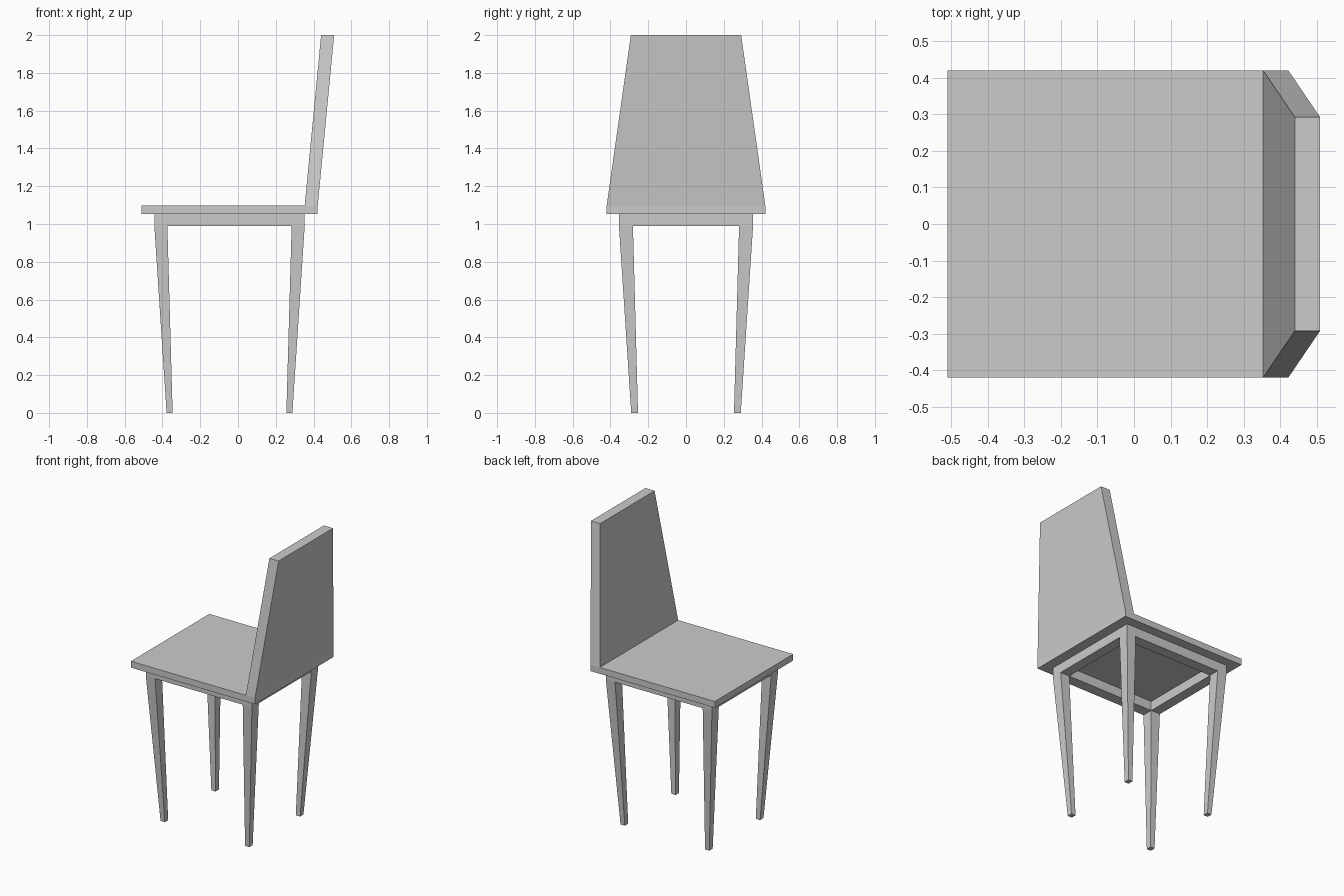
import bpy, bmesh

if "Cube" in bpy.data.objects:
    bpy.data.objects.remove(bpy.data.objects["Cube"])


def loft(name, sections):
    """Solid through stacked rectangles, each (x0, x1, y0, y1, z), bottom to top."""
    bm = bmesh.new()
    rings = [[bm.verts.new(p) for p in ((x0, y0, z), (x1, y0, z), (x1, y1, z), (x0, y1, z))]
             for x0, x1, y0, y1, z in sections]
    bm.faces.new(rings[0][::-1])
    bm.faces.new(rings[-1])
    for low, high in zip(rings, rings[1:]):
        for i in range(4):
            j = (i + 1) % 4
            bm.faces.new((low[i], low[j], high[j], high[i]))
    bmesh.ops.recalc_face_normals(bm, faces=bm.faces)
    mesh = bpy.data.meshes.new(name)
    bm.to_mesh(mesh)
    bm.free()
    obj = bpy.data.objects.new(name, mesh)
    bpy.context.collection.objects.link(obj)
    return obj


SEAT_TOP, SEAT_BOTTOM, APRON_BOTTOM = 1.097, 1.054, 0.99
CX = -0.045               # centre of the leg frame
OX, IX = 0.398, 0.329     # frame outer / inner half length
OY, IY = 0.355, 0.281     # frame outer / inner half width

# Seat slab
loft("seat", [(-0.51, 0.422, -0.42, 0.42, SEAT_BOTTOM),
              (-0.51, 0.422, -0.42, 0.42, SEAT_TOP)])

# Leaning backrest, narrowing upwards
loft("backrest", [(0.353, 0.422, -0.42, 0.42, SEAT_TOP),
                  (0.44, 0.509, -0.292, 0.292, 2.0)])


def span(centre, sign, a, b):
    return tuple(sorted((centre + sign * a, centre + sign * b)))


# Tapered legs with straight corner blocks at the top
for sx, end in ((-1, "front"), (1, "rear")):
    for sy, side in ((-1, "right"), (1, "left")):
        foot = span(CX, sx, 0.301, 0.333) + span(0, sy, 0.254, 0.29)
        block = span(CX, sx, IX, OX) + span(0, sy, IY, OY)
        loft(f"{end}_{side}_leg", [foot + (0.0,), block + (APRON_BOTTOM,), block + (SEAT_BOTTOM,)])

# Apron rails between the legs
for s, end, side in ((-1, "front", "right"), (1, "rear", "left")):
    cross = span(CX, s, IX, OX) + (-IY, IY)
    along = (CX - IX, CX + IX) + span(0, s, IY, OY)
    loft(f"{end}_apron_rail", [cross + (APRON_BOTTOM,), cross + (SEAT_BOTTOM,)])
    loft(f"{side}_apron_rail", [along + (APRON_BOTTOM,), along + (SEAT_BOTTOM,)])
